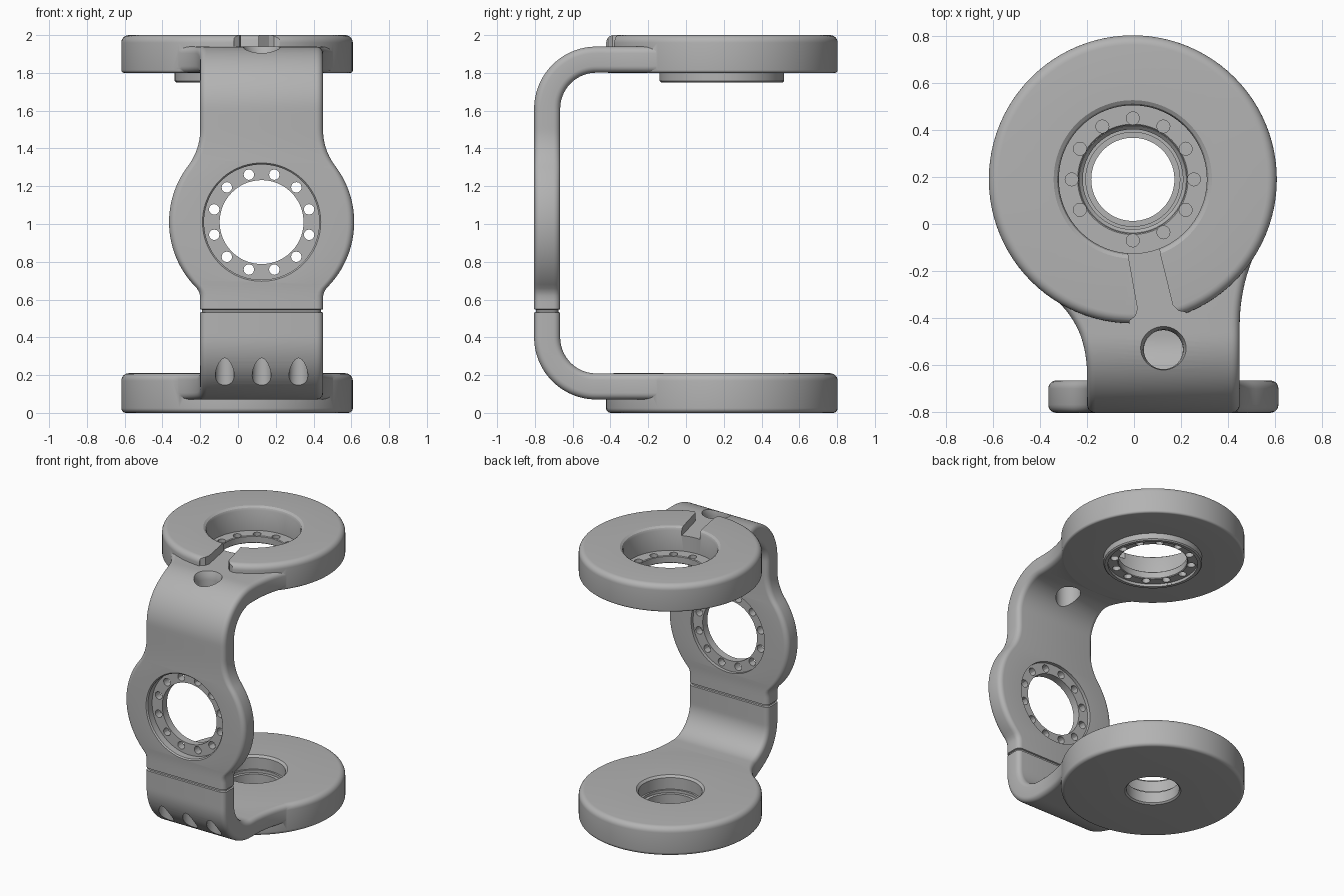
import bpy, bmesh
from math import sin, cos, pi, radians, sqrt
from mathutils import Matrix, Vector

cube = bpy.data.objects.get("Cube")
if cube:
    bpy.data.objects.remove(cube)

grey = bpy.data.materials.new("matte_grey")
grey.use_nodes = True
GREY = (0.45, 0.45, 0.45, 1)
grey.diffuse_color = GREY
grey.node_tree.nodes["Principled BSDF"].inputs["Base Color"].default_value = GREY

DISC_X, DISC_Y, DISC_R = -0.005, 0.19, 0.613
STRAP_X, HUB_Z = 0.125, 1.01
BEND_Y, BEND_R, HALF = -0.475, 0.26, 0.069
FRONT_Y = BEND_Y - BEND_R


def make(name, bm):
    bmesh.ops.recalc_face_normals(bm, faces=bm.faces)
    mesh = bpy.data.meshes.new(name)
    bm.to_mesh(mesh)
    bm.free()
    mesh.materials.append(grey)
    ob = bpy.data.objects.new(name, mesh)
    bpy.context.collection.objects.link(ob)
    return ob


def skin(bm, rings):
    """Closed tube through equal rings of points, capped at both ends."""
    loops = [[bm.verts.new(p) for p in ring] for ring in rings]
    n = len(loops[0])
    for a, b in zip(loops, loops[1:]):
        for i in range(n):
            j = (i + 1) % n
            bm.faces.new((a[i], a[j], b[j], b[i]))
    bm.faces.new(loops[0][::-1])
    bm.faces.new(loops[-1])


def lathe(bm, profile, matrix, sides=96):
    """Solid of revolution from (radius, height) pairs."""
    skin(bm, [[matrix @ Vector((r * cos(2 * pi * i / sides), r * sin(2 * pi * i / sides), h))
               for i in range(sides)] for r, h in profile])


def turned(name, profile, matrix):
    bm = bmesh.new()
    lathe(bm, profile, matrix)
    return make(name, bm)


def rounded(r, h, rad, start):
    """Quarter-round profile corner ending at radius r; start is -90 or 0 degrees."""
    return [(r - rad + rad * cos(radians(start + a)), h + rad * sin(radians(start + a)))
            for a in range(0, 91, 15)]


def flare(h, off, R, h0):
    """Half width of a straight strip blending by a fillet into a circle."""
    r = (off * off + h0 * h0 - R * R) / (2 * (R - off))
    if h >= h0:
        return off
    if h > h0 * R / (R + r):
        return off + r - sqrt(r * r - (h0 - h) ** 2)
    return sqrt(R * R - h * h)


# Strap: rounded section swept along a C-shaped path with varying width
def section(y, z, ny, nz):
    h, dz = DISC_Y - y, z - HUB_Z
    R = DISC_R - 0.008
    left = DISC_X - flare(h, 0.195, R, 0.81)
    right = DISC_X + flare(h, 0.455, R, 0.62)
    bulge = flare(abs(dz), 0.325, 0.49, 0.49 if dz > 0 else 0.40)
    left, right = min(left, STRAP_X - bulge), max(right, STRAP_X + bulge)
    inset = 0.01 if abs(z - 0.54) < 0.007 else 0
    left, right, half, rad = left + inset, right - inset, HALF - inset, 0.035
    ring = []
    for cx, cn, start in ((right - rad, half - rad, 0), (left + rad, half - rad, 90),
                          (left + rad, rad - half, 180), (right - rad, rad - half, 270)):
        for a in range(0, 91, 18):
            t = radians(start + a)
            n = cn + rad * sin(t)
            ring.append((cx + rad * cos(t), y + ny * n, z + nz * n))
    return ring


LOW, HIGH = 0.40, 1.61
path = [(-0.1 - 0.015 * i, LOW - BEND_R, 0, -1) for i in range(25)]
for i in range(25):
    a = radians(90 * i / 24)
    path.append((BEND_Y - BEND_R * sin(a), LOW - BEND_R * cos(a), -sin(a), -cos(a)))
heights = [LOW + 0.02 * i for i in range(1, 60)] + [0.531, 0.534, 0.546, 0.549]
path += [(FRONT_Y, z, -1, 0) for z in sorted(heights)]
for i in range(25):
    a = radians(90 * i / 24)
    path.append((BEND_Y - BEND_R * cos(a), HIGH + BEND_R * sin(a), -cos(a), sin(a)))
path += [(-0.475 + 0.015 * i, HIGH + BEND_R, 0, 1) for i in range(1, 26)]
bm = bmesh.new()
skin(bm, [section(*p) for p in path])
bracket = make("bracket", bm)

# Upper and lower discs
disc_at = Matrix.Translation((DISC_X, DISC_Y, 0))
upper = turned("upper_disc", [(0.05, 1.75), (0.322, 1.75), (0.33, 1.758), (0.33, 1.8)]
               + rounded(DISC_R, 1.815, 0.015, -90) + rounded(DISC_R, 1.96, 0.04, 0)
               + [(0.05, 2.0)], disc_at)
lower = turned("lower_disc", [(0.05, 0)] + rounded(DISC_R, 0.025, 0.025, -90)
               + rounded(DISC_R, 0.17, 0.04, 0) + [(0.05, 0.21)], disc_at)

# Turned cutters: stepped pockets and bores
upper_pocket = turned("upper_pocket", [
    (0.3, 1.7), (0.3, 1.77), (0.235, 1.77), (0.23, 1.775), (0.23, 1.82), (0.235, 1.825),
    (0.315, 1.825), (0.315, 1.975), (0.322, 1.99), (0.34, 2.002), (0.34, 2.1)], disc_at)
lower_bore = turned("lower_bore", [
    (0.19, -0.1), (0.19, -0.002), (0.177, 0.01), (0.177, 0.09), (0.2, 0.09), (0.2, 0.11),
    (0.213, 0.11), (0.213, 0.195), (0.23, 0.212), (0.23, 0.3)], disc_at)
hub_at = Matrix.Translation((STRAP_X, FRONT_Y, HUB_Z)) @ Matrix.Rotation(radians(90), 4, "X")
hub_bore = turned("hub_bore", [
    (0.3, -0.2), (0.3, -0.045), (0.222, -0.045), (0.222, 0.01), (0.305, 0.01),
    (0.305, 0.06), (0.315, 0.071), (0.315, 0.2)], hub_at)
strap_hole = turned("strap_hole", [
    (0.083, 1.5), (0.083, 1.88), (0.087, 1.91), (0.1, 1.942), (0.1, 2.1)],
    Matrix.Translation((STRAP_X, -0.535, 0)))

# Small drilled holes: two bolt circles and three screw recesses
bm = bmesh.new()
for i in range(12):
    a = radians(30 * i)
    lathe(bm, [(0.028, 1.7), (0.028, 1.9)],
          disc_at @ Matrix.Translation((0.26 * cos(a), 0.26 * sin(a), 0)), 12)
    a += radians(15)
    lathe(bm, [(0.028, -0.12), (0.028, 0.12)],
          hub_at @ Matrix.Translation((0.26 * cos(a), 0.26 * sin(a), 0)), 12)
for x in (-0.195, 0, 0.195):
    lathe(bm, [(0.05, -0.1), (0.05, 0.34)],
          Matrix.Translation((STRAP_X + x, FRONT_Y, 0)), 32)
drills = make("drills", bm)

# Tapered slot from the upper pocket to the front of the disc, with a rounded mouth
bm = bmesh.new()
outline = [(-0.045, 0.0), (-0.025, -0.13), (0.016, -0.36), (0.008, -0.39), (-0.02, -0.413),
           (-0.02, -0.5), (0.22, -0.5), (0.22, -0.375), (0.19, -0.37), (0.165, -0.345),
           (0.112, -0.13), (0.09, 0.0)]
skin(bm, [[(x, y, z) for x, y in outline] for z in (1.939, 2.1)])
slot = make("slot", bm)

# Join and cut, then bake the result into one mesh
steps = [(upper, "UNION"), (lower, "UNION")] + [
    (c, "DIFFERENCE") for c in (slot, upper_pocket, lower_bore, hub_bore, strap_hole, drills)]
for tool, operation in steps:
    mod = bracket.modifiers.new(tool.name, "BOOLEAN")
    mod.object, mod.operation, mod.solver = tool, operation, "EXACT"
    tool.hide_render = True
graph = bpy.context.evaluated_depsgraph_get()
baked = bpy.data.meshes.new_from_object(bracket.evaluated_get(graph))
bracket.modifiers.clear()
bracket.data = baked
baked.materials.clear()
baked.materials.append(grey)
for tool, _ in steps:
    bpy.data.objects.remove(tool)

bpy.ops.object.select_all(action="DESELECT")
bracket.select_set(True)
bpy.context.view_layer.objects.active = bracket
bpy.ops.object.shade_smooth_by_angle(angle=radians(30))
